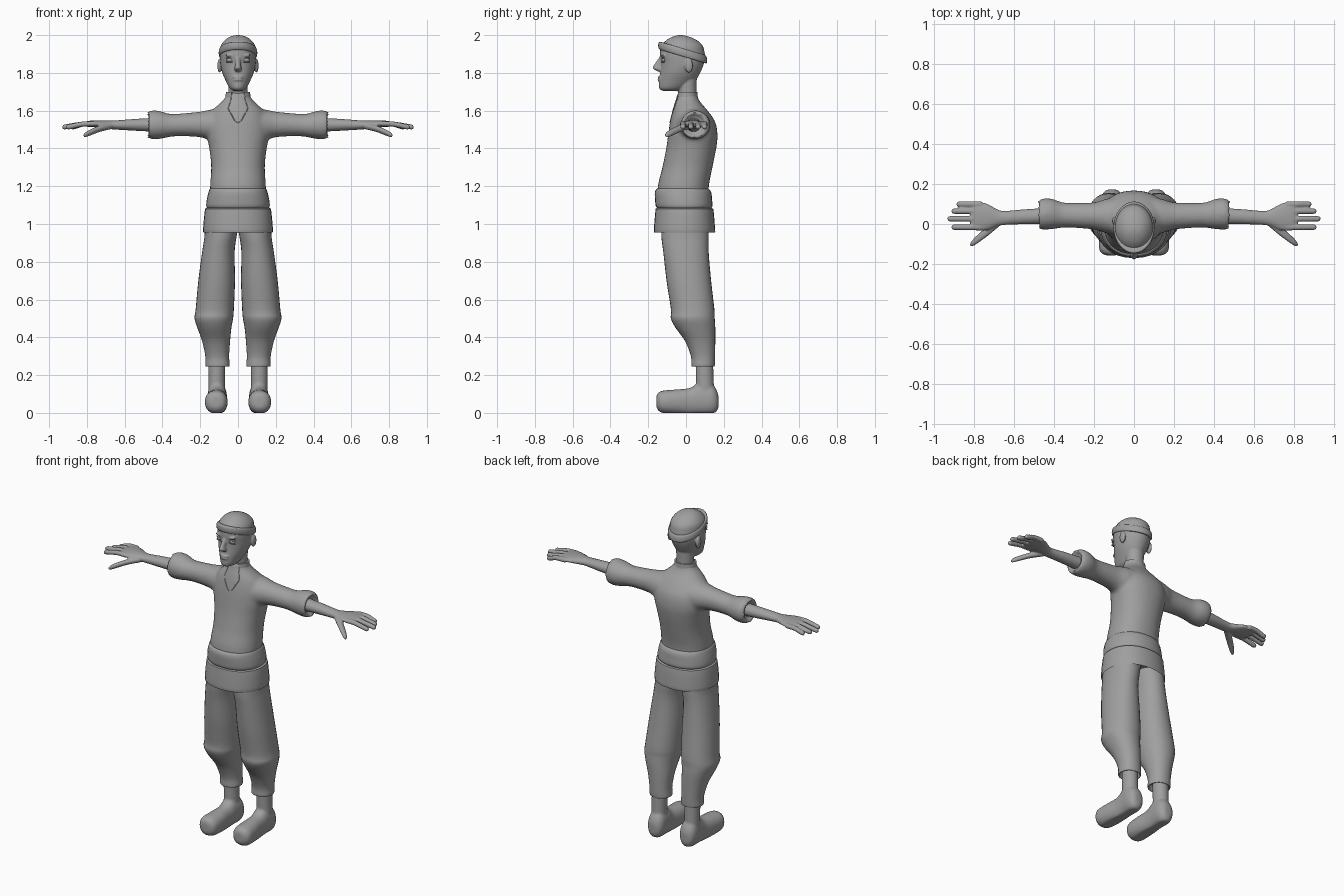
import bpy, bmesh, math
from mathutils import Vector, Matrix

GREY = bpy.data.materials.new("plain_grey")
GREY.diffuse_color = (0.35, 0.35, 0.35, 1)


def spline(rings, k):
    """Smoothly resample a list of ring tuples."""
    out = []
    for i in range(len(rings) - 1):
        a, b, c, d = (rings[max(0, min(len(rings) - 1, j))] for j in range(i - 1, i + 3))
        for s in range(k):
            t = s / k
            out.append([q + 0.5 * t * (r - p + t * (2*p - 5*q + 4*r - w + t * (3*(q - r) + w - p)))
                        for p, q, r, w in zip(a, b, c, d)])
    return out + [list(rings[-1])]


def loft(bm, axis, rings, n=32, k=4, p=2.0, flip=1):
    """Rings are (position on axis, centre u, centre v, radius u, radius v)."""
    order = {'x': (2, 0, 1), 'y': (0, 2, 1), 'z': (0, 1, 2)}[axis]
    loops = []
    for t, cu, cv, ru, rv in spline(rings, k):
        loop = []
        for i in range(n):
            c, s = math.cos(2*math.pi*i/n), math.sin(2*math.pi*i/n)
            uvt = (cu + max(ru, .001)*math.copysign(abs(c)**(2/p), c),
                   cv + max(rv, .001)*math.copysign(abs(s)**(2/p), s), t)
            x, y, z = (uvt[j] for j in order)
            loop.append(bm.verts.new((x*flip, y, z)))
        loops.append(loop)
    for a, b in zip(loops, loops[1:]):
        for i in range(n):
            bm.faces.new((a[i], a[(i+1) % n], b[(i+1) % n], b[i]))
    bm.faces.new(loops[0])
    bm.faces.new(loops[-1])


def body(rings):
    """Turn (z, front y, back y, half width) into loft rings."""
    return [(z, 0, (a + b)/2, w, (b - a)/2) for z, a, b, w in rings]


def ball(bm, loc, size):
    bmesh.ops.create_icosphere(bm, subdivisions=3, radius=1,
                               matrix=Matrix.Translation(loc) @ Matrix.Diagonal((*size, 1)))


def finish(bm, name, voxel=0, smooth=4, mirror=False, angle=40):
    bmesh.ops.recalc_face_normals(bm, faces=bm.faces)
    me = bpy.data.meshes.new(name)
    bm.to_mesh(me)
    bm.free()
    ob = bpy.data.objects.new(name, me)
    bpy.context.collection.objects.link(ob)
    me.materials.append(GREY)
    bpy.ops.object.select_all(action='DESELECT')
    ob.select_set(True)
    bpy.context.view_layer.objects.active = ob
    bpy.ops.object.shade_smooth_by_angle(angle=math.radians(angle))
    if voxel:
        m = ob.modifiers.new("blend", 'REMESH')
        m.mode, m.voxel_size, m.use_smooth_shade = 'VOXEL', voxel, True
        m = ob.modifiers.new("soften", 'SMOOTH')
        m.factor, m.iterations = 0.5, smooth
    if mirror:
        m = ob.modifiers.new("mirror", 'MIRROR')
        m.use_mirror_merge = False
    return ob


# shirt: torso blended with two rolled sleeves
bm = bmesh.new()
loft(bm, 'z', body([(1.06, -.14, .12, .145), (1.19, -.15, .12, .148), (1.3, -.125, .14, .142),
                    (1.4, -.105, .16, .152), (1.47, -.095, .167, .165), (1.54, -.085, .155, .162),
                    (1.6, -.072, .115, .135), (1.64, -.06, .08, .095), (1.67, -.05, .062, .067),
                    (1.695, -.048, .058, .062)]), p=2.2)
for s in (1, -1):
    loft(bm, 'x', [(.08, .035, 1.53, .1, .085), (.14, .04, 1.525, .085, .082), (.2, .04, 1.527, .068, .068),
                   (.3, .043, 1.525, .062, .06), (.36, .045, 1.522, .064, .061), (.41, .05, 1.524, .076, .073),
                   (.45, .05, 1.525, .078, .076), (.476, .046, 1.525, .07, .07), (.478, .045, 1.525, .06, .06),
                   (.455, .045, 1.525, .05, .05)], flip=s)
shirt = finish(bm, "shirt", voxel=.01, smooth=6)

# waist fold and skirt hem
bm = bmesh.new()
loft(bm, 'z', body([(1.08, -.148, .13, .158), (1.095, -.16, .14, .168), (1.13, -.164, .138, .165),
                    (1.165, -.165, .134, .157), (1.185, -.157, .122, .15), (1.19, -.14, .11, .14)]), p=2.2)
finish(bm, "waist_fold")
bm = bmesh.new()
loft(bm, 'z', body([(1.0, -.15, .135, .165), (.96, -.165, .15, .18), (.96, -.17, .155, .185),
                    (1.0, -.168, .152, .183), (1.07, -.162, .146, .176), (1.083, -.158, .14, .17),
                    (1.088, -.14, .12, .15)]), k=2, p=2.2)
finish(bm, "shirt_hem")

# trouser legs with gathered calves and open cuffs
bm = bmesh.new()
loft(bm, 'z', [(1.0, .085, -.005, .09, .125), (.93, .093, -.005, .085, .125), (.85, .104, 0, .086, .12),
               (.7, .113, .015, .097, .118), (.55, .123, .035, .101, .115), (.5, .128, .036, .102, .116),
               (.45, .125, .05, .09, .105), (.38, .116, .075, .074, .08), (.3, .11, .09, .063, .064),
               (.25, .108, .09, .064, .062), (.25, .108, .09, .056, .055), (.28, .108, .09, .05, .05)], p=2.15)
finish(bm, "trouser_leg", mirror=True)

# feet: ankle and rounded shoe with a flat sole
bm = bmesh.new()
loft(bm, 'z', [(.06, .113, .1, .045, .05), (.16, .113, .1, .044, .047), (.3, .112, .096, .045, .047)])
loft(bm, 'y', [(-.157, .115, .06, .02, .025), (-.148, .115, .06, .043, .046), (-.12, .116, .058, .059, .06),
               (-.05, .113, .058, .058, .066), (.02, .111, .06, .05, .072), (.07, .11, .075, .05, .085),
               (.13, .11, .074, .052, .082), (.16, .11, .065, .04, .06), (.172, .11, .06, .02, .03)], p=2.2)
for v in bm.verts:
    v.co.z = max(v.co.z, 0)
finish(bm, "foot", voxel=.007, smooth=4, mirror=True)

# forearm, palm, fingers and thumb
bm = bmesh.new()
loft(bm, 'x', [(.44, .04, 1.525, .04, .037), (.55, .036, 1.525, .037, .031), (.65, .03, 1.524, .035, .024),
               (.69, .032, 1.526, .046, .022), (.74, .036, 1.53, .068, .019), (.79, .038, 1.53, .071, .016),
               (.815, .038, 1.528, .062, .01)])
for y, tip in ((.099, .885), (.064, .91), (.026, .93), (-.016, .91)):
    loft(bm, 'x', [(.76, y, 1.53, .015, .014), (.82, y, 1.529, .015, .014), (tip - .02, y, 1.515, .014, .014),
                   (tip - .005, y, 1.513, .012, .012), (tip, y, 1.512, .006, .006)], n=16)
loft(bm, 'x', [(.67, .01, 1.518, .02, .016), (.73, -.035, 1.505, .025, .017), (.79, -.083, 1.481, .02, .016),
               (.812, -.1, 1.47, .012, .012), (.818, -.104, 1.468, .004, .004)], n=16)
finish(bm, "arm_and_hand", voxel=.005, smooth=3, mirror=True)

# head: skull, neck, nose, brows, lips and ears blended together
bm = bmesh.new()
loft(bm, 'z', body([(1.705, -.125, -.03, .025), (1.72, -.143, 0, .045), (1.76, -.143, .05, .066),
                    (1.8, -.137, .075, .083), (1.85, -.133, .095, .094), (1.9, -.138, .1, .096),
                    (1.94, -.125, .085, .09), (1.97, -.08, .04, .06)]))
loft(bm, 'z', [(1.6, 0, .008, .055, .05), (1.7, 0, .008, .051, .048), (1.8, 0, .008, .054, .05)])
loft(bm, 'z', [(1.89, 0, -.128, .01, .008), (1.84, 0, -.147, .015, .024), (1.825, 0, -.148, .02, .029),
               (1.812, 0, -.14, .016, .02), (1.806, 0, -.135, .006, .01)], n=16)
ball(bm, (0, -.137, 1.777), (.03, .013, .006))
ball(bm, (0, -.138, 1.763), (.026, .013, .007))
for s in (1, -1):
    ball(bm, (s*.097, .015, 1.838), (.012, .022, .038))
    ball(bm, (s*.04, -.122, 1.893), (.028, .012, .007))
finish(bm, "head", voxel=.005, smooth=3)

# eyes with an upper and lower lid
bm = bmesh.new()
ball(bm, (.042, -.119, 1.868), (.02, .01, .01))
finish(bm, "eye", mirror=True)
bm = bmesh.new()
for z in (1.878, 1.858):
    ball(bm, (.042, -.12, z), (.023, .01, .0035))
finish(bm, "eyelid", mirror=True)

# close-fitting cap and its tilted rolled brim
bm = bmesh.new()
loft(bm, 'z', body([(1.9, -.138, .098, .094), (1.93, -.135, .094, .094), (1.955, -.122, .08, .085),
                    (1.98, -.094, .045, .062), (1.995, -.06, .005, .034), (2.0, -.034, -.024, .004)]))
finish(bm, "cap")
bm = bmesh.new()
loft(bm, 'z', body([(1.887, -.13, .09, .088), (1.888, -.142, .107, .098), (1.9, -.147, .112, .102),
                    (1.918, -.146, .11, .101), (1.928, -.14, .104, .096), (1.929, -.12, .085, .085)]))
for v in bm.verts:
    v.co.z -= .3*(v.co.y + .017)
finish(bm, "cap_brim")

# standing collar rim, open at the front
bm = bmesh.new()
N = 28
strip = []
for i in range(N + 1):
    a = math.radians(-58 + 296*i/N)
    strip.append([bm.verts.new((r*math.cos(a), .005 + r*.86*math.sin(a), z))
                  for r, z in ((.068, 1.66), (.064, 1.698), (.054, 1.698), (.05, 1.66))])
for a, b in zip(strip, strip[1:]):
    for j in range(3):
        bm.faces.new((a[j], a[j+1], b[j+1], b[j]))
bm.faces.new(strip[0])
bm.faces.new(strip[-1])
finish(bm, "collar")

# neckline slit seams laid on the chest
deps = bpy.context.evaluated_depsgraph_get()
shirt_eval = shirt.evaluated_get(deps)
bm = bmesh.new()
for s in (1, -1):
    path = []
    for x, z in ((.036, 1.68), (.04, 1.65), (.05, 1.61), (.035, 1.58), (.018, 1.55), (0, 1.535)):
        hit, loc, nor, _ = shirt_eval.ray_cast(Vector((s*x, -1, z)), Vector((0, 1, 0)))
        if hit:
            path.append((loc.z, loc.x, loc.y, .0028, .0028))
    loft(bm, 'z', path, n=6, k=3)
finish(bm, "neckline_seam")
